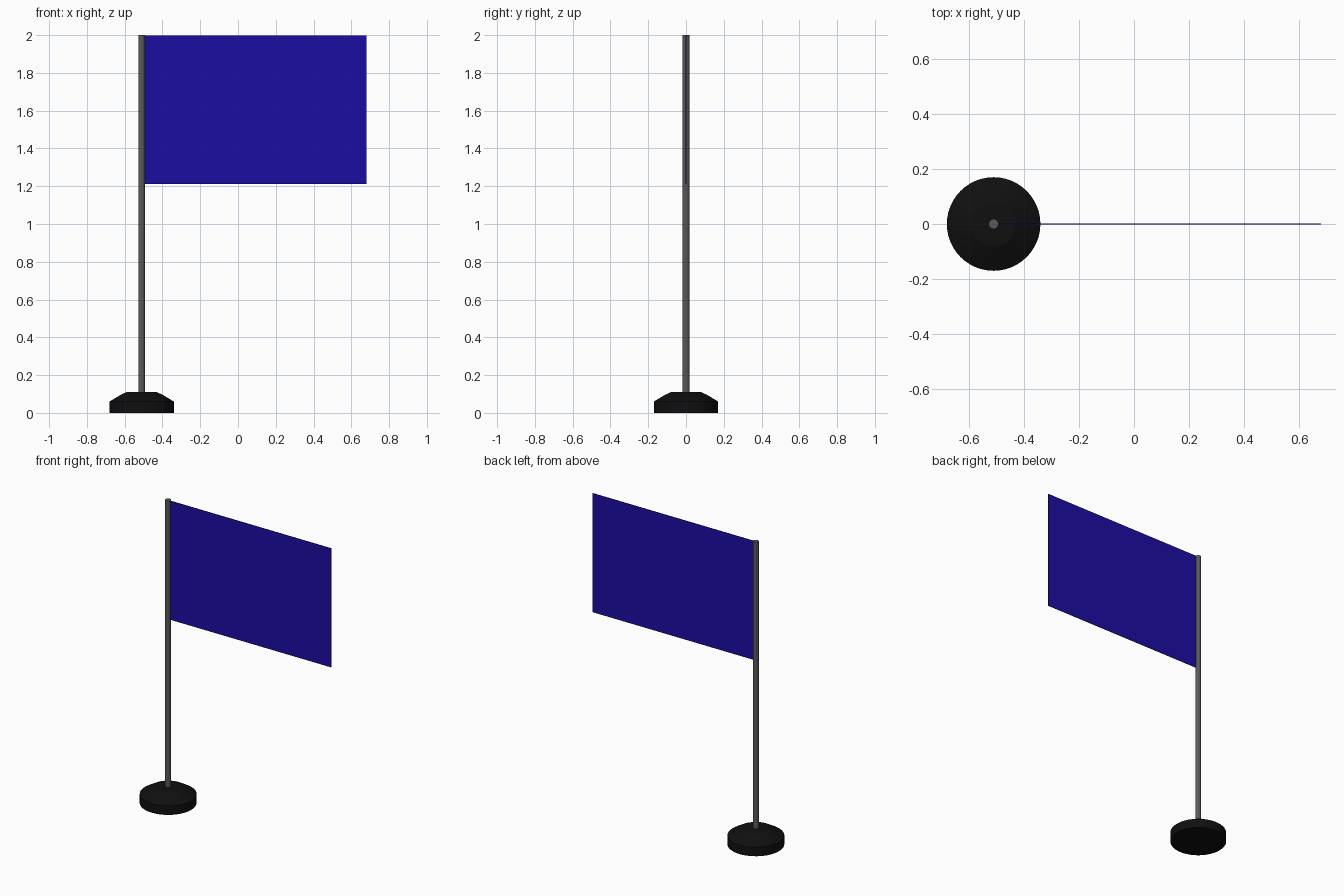
import bpy, bmesh, math

if "Cube" in bpy.data.objects:
    bpy.data.objects.remove(bpy.data.objects["Cube"])

POLE_X = -0.51


def material(name, rgb):
    m = bpy.data.materials.new(name)
    m.diffuse_color = (*rgb, 1.0)
    m.use_nodes = True
    m.node_tree.nodes["Principled BSDF"].inputs["Base Color"].default_value = m.diffuse_color
    return m


def lathe(name, profile, segments, mat):
    """Revolve (radius, z) points into a closed solid around the pole axis."""
    bm = bmesh.new()
    rings = []
    for r, z in profile:
        rings.append([bm.verts.new((r * math.cos(a), r * math.sin(a), z))
                      for a in (2 * math.pi * i / segments for i in range(segments))])
    for low, high in zip(rings, rings[1:]):
        for i in range(segments):
            j = (i + 1) % segments
            bm.faces.new((low[i], low[j], high[j], high[i]))
    bm.faces.new(rings[0][::-1])
    bm.faces.new(rings[-1])
    mesh = bpy.data.meshes.new(name)
    bm.to_mesh(mesh)
    bm.free()
    obj = bpy.data.objects.new(name, mesh)
    obj.location.x = POLE_X
    bpy.context.collection.objects.link(obj)
    mesh.materials.append(mat)
    bpy.context.view_layer.objects.active = obj
    obj.select_set(True)
    bpy.ops.object.shade_smooth_by_angle(angle=math.radians(25))
    obj.select_set(False)
    return obj


# Weighted round foot with a sloping shoulder
lathe("base", [(0.17, 0), (0.17, 0.06), (0.11, 0.096), (0.08, 0.11)], 48,
      material("black", (0.005, 0.005, 0.005)))

# Upright pole
lathe("pole", [(0.018, 0.10), (0.018, 2.0)], 24,
      material("dark_grey", (0.1, 0.1, 0.1)))

# Thin rectangular flag, hung from the top of the pole
x0, x1, z0, z1 = POLE_X + 0.01, 0.68, 1.213, 1.998
bpy.ops.mesh.primitive_cube_add(size=1, location=((x0 + x1) / 2, 0, (z0 + z1) / 2))
flag = bpy.context.object
flag.name = "flag"
flag.scale = (x1 - x0, 0.003, z1 - z0)
bpy.ops.object.transform_apply(location=False, rotation=False, scale=True)
flag.data.materials.append(material("blue", (0.012, 0.004, 0.36)))
